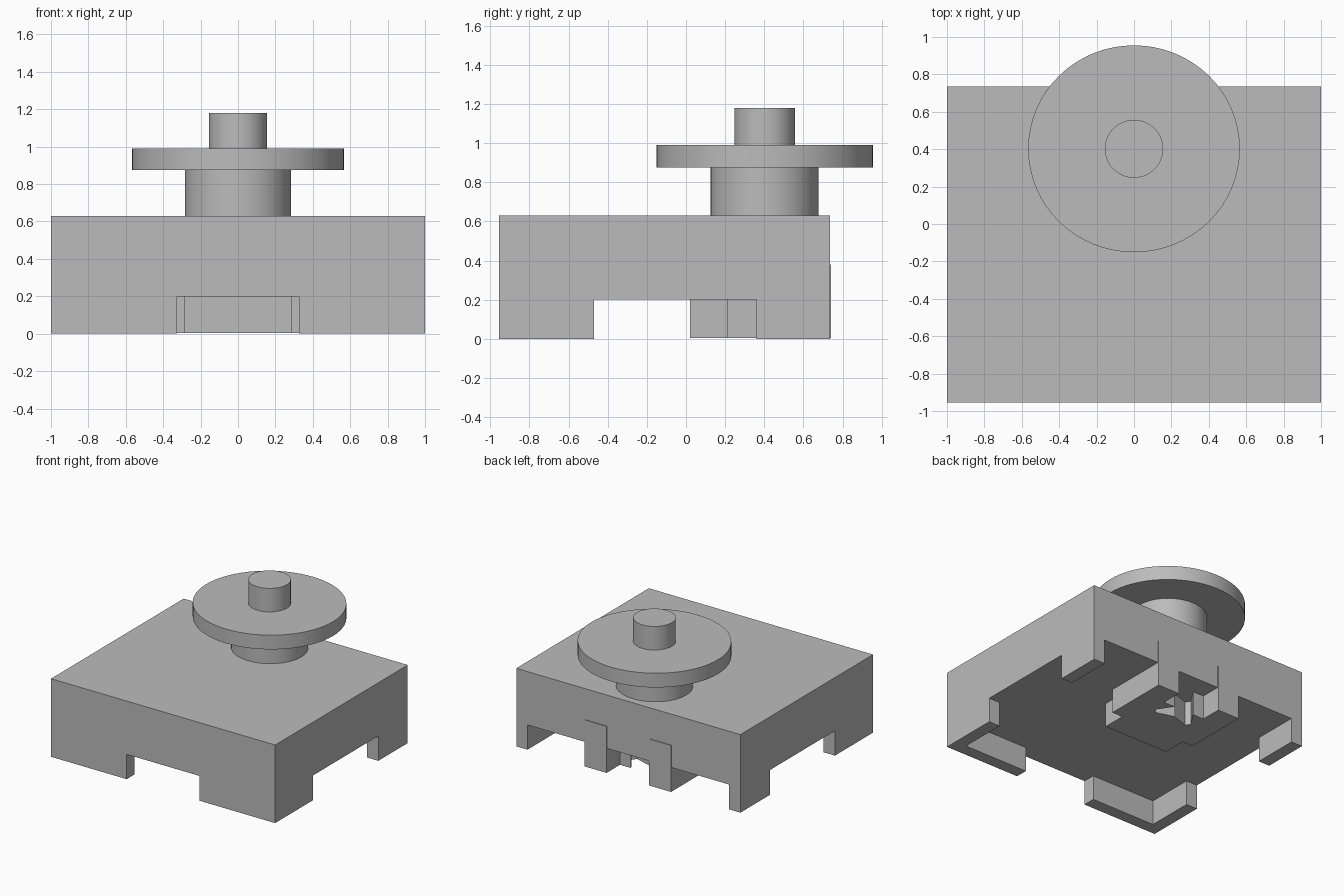
import bpy
import bmesh
import math
from mathutils import Matrix

cube = bpy.data.objects.get("Cube")
if cube:
    bpy.data.objects.remove(cube, do_unlink=True)

# Single plain grey
GREY = (0.5, 0.5, 0.5, 1.0)
grey = bpy.data.materials.new("plain_grey")
grey.use_nodes = True
grey.diffuse_color = GREY
grey.node_tree.nodes["Principled BSDF"].inputs["Base Color"].default_value = GREY


def add_object(name, bm):
    bmesh.ops.recalc_face_normals(bm, faces=bm.faces)
    mesh = bpy.data.meshes.new(name)
    bm.to_mesh(mesh)
    bm.free()
    mesh.materials.append(grey)
    obj = bpy.data.objects.new(name, mesh)
    bpy.context.collection.objects.link(obj)
    return obj


def prism(name, outline, z0, z1):
    """Extrude a plan outline upwards from z0 to z1."""
    bm = bmesh.new()
    face = bm.faces.new([bm.verts.new((x, y, z0)) for x, y in outline])
    top = bmesh.ops.extrude_face_region(bm, geom=[face])["geom"]
    verts = [v for v in top if isinstance(v, bmesh.types.BMVert)]
    bmesh.ops.translate(bm, verts=verts, vec=(0, 0, z1 - z0))
    return add_object(name, bm)


def rect(x0, x1, y0, y1):
    return [(x0, y0), (x1, y0), (x1, y1), (x0, y1)]


def disc(name, rx, ry, z0, z1):
    """Upright round part on the shared post axis."""
    bm = bmesh.new()
    place = Matrix.Translation((0, AXIS_Y, (z0 + z1) / 2)) @ Matrix.Diagonal((rx, ry, 1, 1))
    bmesh.ops.create_cone(bm, cap_ends=True, segments=64, radius1=1, radius2=1,
                          depth=z1 - z0, matrix=place)
    obj = add_object(name, bm)
    bpy.ops.object.select_all(action="DESELECT")
    obj.select_set(True)
    bpy.context.view_layer.objects.active = obj
    bpy.ops.object.shade_smooth_by_angle(angle=math.radians(35))


FRONT, BACK = -0.955, 0.735
AXIS_Y = 0.402
FLOOR = 0.2      # underside of the body
WALL = 0.1       # leg thickness

# Body block
prism("body", rect(-1, 1, FRONT, BACK), FLOOR, 0.63)

for side, label in ((1, "left"), (-1, "right")):
    # L-shaped front corner leg
    front = [(1, FRONT), (1, -0.47), (1 - WALL, -0.47), (1 - WALL, FRONT + WALL),
             (0.325, FRONT + WALL), (0.325, FRONT)]
    prism("front_leg_" + label, [(side * x, y) for x, y in front], 0, FLOOR)

    # Straight back corner leg
    back = rect(1 - WALL, 1, 0.36, BACK)
    prism("back_leg_" + label, [(side * x, y) for x, y in back], 0, FLOOR)

    # Raised plate above each socket arm
    plate = rect(0.19, 0.385, BACK - 0.02, BACK + 0.006)
    prism("arm_plate_" + label, [(side * x, y) for x, y in plate], FLOOR, 0.38)

# Socket bracket under the back, with a flared notch
half = [(0.29, 0.02), (0.29, 0.21), (0.385, 0.21), (0.385, BACK + 0.006),
        (0.19, BACK + 0.006), (0.19, 0.57), (0.09, 0.57), (0.17, 0.45), (0.145, 0.415)]
outline = half + [(0, 0.46)] + [(-x, y) for x, y in reversed(half)]
prism("socket_bracket", outline, 0.005, FLOOR)

# Post, wide disc and knob
disc("post", 0.284, 0.276, 0.63, 0.875)
disc("wide_disc", 0.566, 0.553, 0.875, 0.99)
disc("knob", 0.156, 0.155, 0.99, 1.18)
